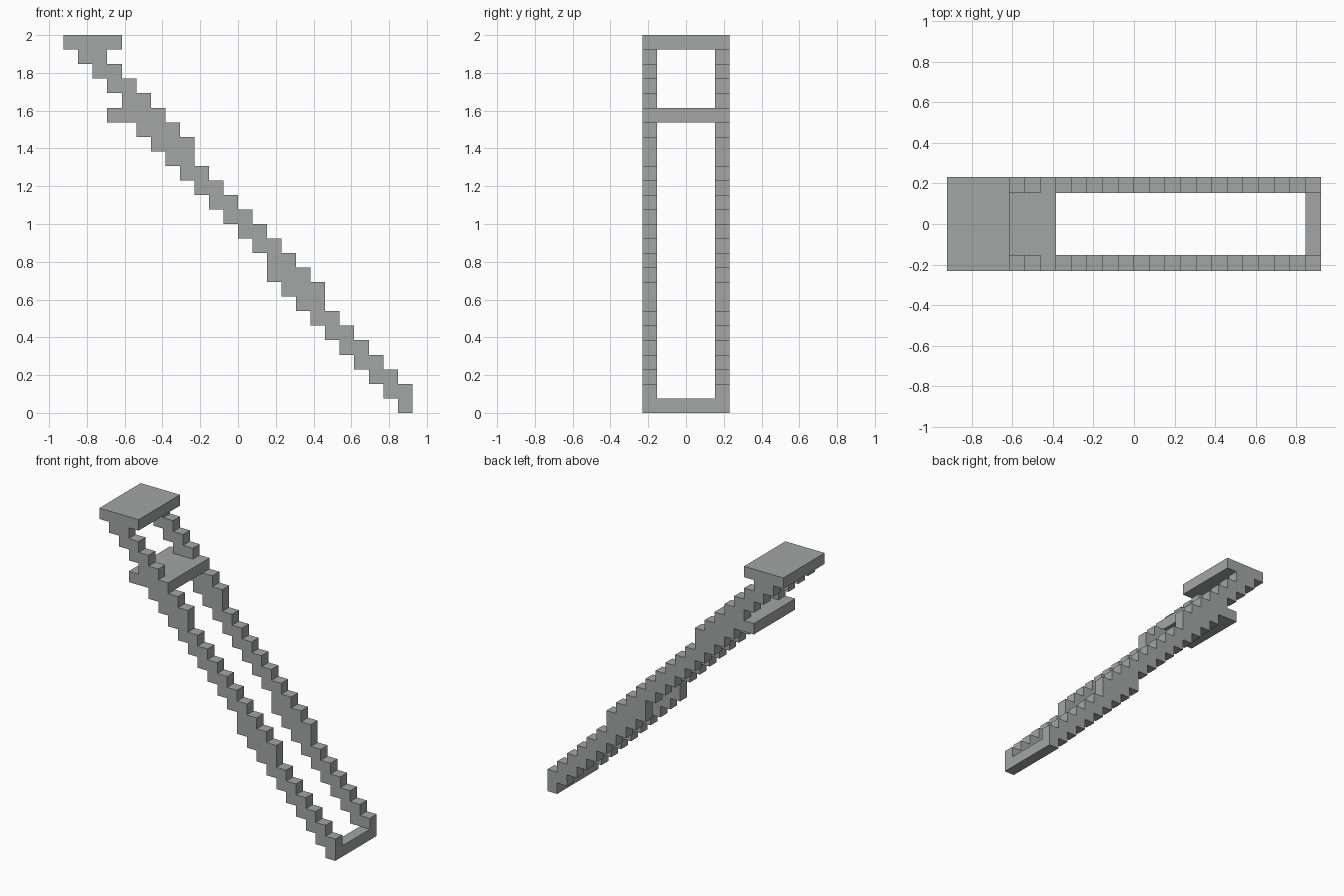
import bpy, bmesh

if "Cube" in bpy.data.objects:
    bpy.data.objects.remove(bpy.data.objects["Cube"])

U = 2 / 26  # one grid step; the model is 24 x 6 x 26 steps

grey = bpy.data.materials.new("stone grey")
grey.diffuse_color = (0.37, 0.38, 0.38, 1)
grey.use_nodes = True
grey.node_tree.nodes["Principled BSDF"].inputs["Base Color"].default_value = grey.diffuse_color


def prism(name, profile, y0, y1):
    """Extrude an x-z profile (in grid steps) from y0 to y1."""
    bm = bmesh.new()
    verts = [bm.verts.new(((x - 12) * U, y0 * U, z * U)) for x, z in profile]
    face = bm.faces.new(verts)
    ext = bmesh.ops.extrude_face_region(bm, geom=[face])
    moved = [v for v in ext["geom"] if isinstance(v, bmesh.types.BMVert)]
    bmesh.ops.translate(bm, verts=moved, vec=(0, (y1 - y0) * U, 0))
    bmesh.ops.recalc_face_normals(bm, faces=bm.faces)
    mesh = bpy.data.meshes.new(name)
    bm.to_mesh(mesh)
    bm.free()
    mesh.materials.append(grey)
    obj = bpy.data.objects.new(name, mesh)
    bpy.context.collection.objects.link(obj)
    return obj


def slab(name, x0, x1, z0, z1, y):
    return prism(name, [(x0, z0), (x1, z0), (x1, z1), (x0, z1)], -y, y)


def top(i):
    return min(25, 27 - i - (i > 8) - (i > 17))


def bottom(i):
    return 20 if i == 4 else 25 - i - (i > 4) - (i > 13)


# Stepped rail outline: along the top, then back along the underside
raw = []
for i in range(1, 24):
    raw += [(i, top(i)), (i + 1, top(i))]
for i in range(23, 0, -1):
    raw += [(i + 1, bottom(i)), (i, bottom(i))]
    if i == 4:  # tab carrying the end of the lower landing
        raw[-1:] = [(3, 20), (3, 21), (4, 21)]
outline = [p for k, p in enumerate(raw) if p != raw[k - 1]]

# Matching rails on both sides
for side, y0 in (("front", -3), ("back", 2)):
    prism(side + "_rail", outline, y0, y0 + 1)

# Cross pieces
slab("top_platform", 0, 4, 25, 26, 3)
slab("lower_landing", 3, 7, 20, 21, 2)
slab("foot_bar", 23, 24, 0, 1, 2)
